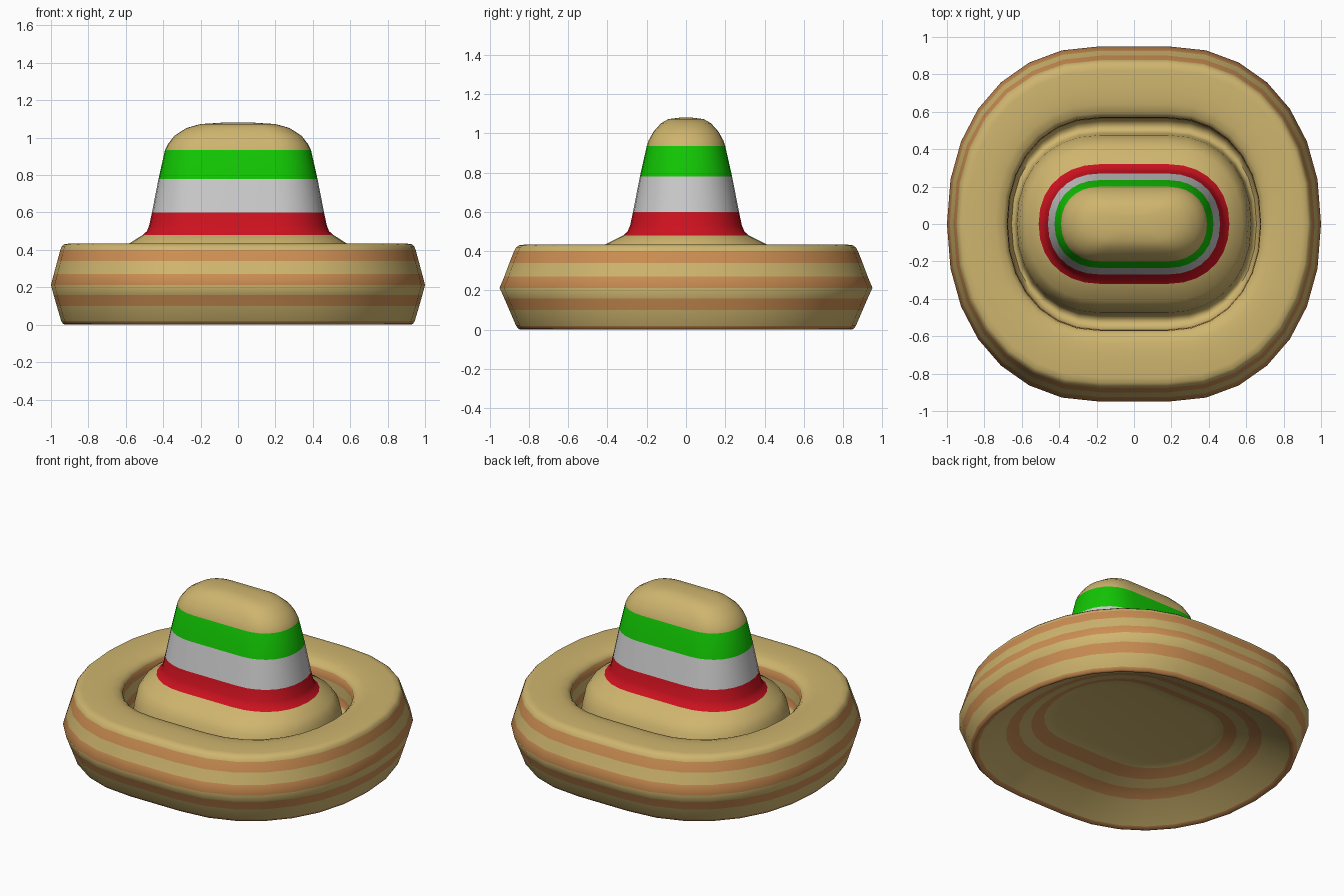
import bpy, bmesh
from math import sin, cos, pi, radians

if "Cube" in bpy.data.objects:
    bpy.data.objects.remove(bpy.data.objects["Cube"])


def material(name, rgb):
    m = bpy.data.materials.new(name)
    m.diffuse_color = (*rgb, 1)
    m.use_nodes = True
    m.node_tree.nodes["Principled BSDF"].inputs["Base Color"].default_value = m.diffuse_color
    return m


MATS = [material("straw", (0.62, 0.46, 0.155)),
        material("orange_stripe", (0.60, 0.27, 0.085)),
        material("green_band", (0.006, 0.57, 0.001)),
        material("white_band", (0.55, 0.55, 0.55)),
        material("red_band", (0.61, 0.006, 0.014))]
STRAW, ORANGE, GREEN, WHITE, RED = range(5)


def outline(rx, ry, z, arc=7):
    """Rounded oblong: short straight sides in x, full rounded ends."""
    d = min(0.18, rx * 0.5)
    quarter = []
    for i in range(arc + 1):
        t = pi / 2 * i / arc
        c, s = max(cos(t), 0) ** 0.92, sin(t) ** 0.92
        quarter.append((d + (rx - d) * c, ry * s))
    right = [(x, -y) for x, y in reversed(quarter[1:])] + quarter
    ring = right + [(0, ry)] + [(-x, y) for x, y in reversed(right)] + [(0, -ry)]
    return [(x, y, z) for x, y in ring]


def loft(name, profile, cap_start=False, cap_end=False):
    """Skin oblong rings (rx, ry, z, colour of the strip that follows)."""
    bm = bmesh.new()
    rings = [[bm.verts.new(p) for p in outline(*row[:3])] for row in profile]
    n = len(rings[0])
    for a, b, row in zip(rings, rings[1:], profile):
        for i in range(n):
            j = (i + 1) % n
            f = bm.faces.new((a[i], b[i], b[j], a[j]))
            f.material_index = row[3]
    if cap_start:
        bm.faces.new(rings[0])
    if cap_end:
        bm.faces.new(rings[-1][::-1])
    me = bpy.data.meshes.new(name)
    bm.to_mesh(me)
    bm.free()
    for m in MATS:
        me.materials.append(m)
    ob = bpy.data.objects.new(name, me)
    bpy.context.collection.objects.link(ob)
    bpy.ops.object.select_all(action='DESELECT')
    ob.select_set(True)
    bpy.context.view_layer.objects.active = ob
    bpy.ops.object.shade_smooth_by_angle(angle=radians(75))
    return ob


# Crown with its three coloured bands
loft("crown", [
    (0.09, 0.035, 1.08, STRAW), (0.20, 0.09, 1.073, STRAW),
    (0.275, 0.127, 1.052, STRAW), (0.34, 0.165, 1.01, STRAW),
    (0.375, 0.19, 0.965, STRAW), (0.39, 0.20, 0.935, GREEN),
    (0.425, 0.235, 0.78, WHITE), (0.46, 0.27, 0.60, RED),
    (0.475, 0.285, 0.53, RED), (0.487, 0.298, 0.50, RED),
    (0.51, 0.32, 0.48, STRAW)], cap_start=True)

# Brim: crown foot, trough, inner wall, flat top, striped outside, hollow underside
loft("brim", [
    (0.51, 0.32, 0.48, STRAW), (0.58, 0.41, 0.435, STRAW),
    (0.612, 0.453, 0.38, STRAW), (0.627, 0.475, 0.30, STRAW),
    (0.632, 0.485, 0.22, STRAW), (0.64, 0.50, 0.185, STRAW),
    (0.655, 0.532, 0.178, STRAW), (0.672, 0.562, 0.213, ORANGE),
    (0.674, 0.564, 0.27, STRAW),
    (0.675, 0.566, 0.34, ORANGE), (0.678, 0.57, 0.396, STRAW),
    (0.70, 0.593, 0.417, STRAW), (0.74, 0.64, 0.43, STRAW),
    (0.80, 0.70, 0.434, STRAW),
    (0.90, 0.82, 0.434, STRAW), (0.93, 0.85, 0.43, STRAW),
    (0.943, 0.866, 0.418, STRAW), (0.95, 0.876, 0.40, ORANGE),
    (0.966, 0.90, 0.34, STRAW), (0.985, 0.926, 0.27, ORANGE),
    (1.0, 0.95, 0.213, STRAW), (0.986, 0.926, 0.16, ORANGE),
    (0.969, 0.90, 0.10, STRAW), (0.945, 0.866, 0.02, ORANGE),
    (0.935, 0.853, 0.004, ORANGE), (0.92, 0.84, 0.0, ORANGE),
    (0.90, 0.82, 0.012, STRAW), (0.745, 0.655, 0.10, ORANGE),
    (0.675, 0.575, 0.13, STRAW), (0.61, 0.495, 0.15, ORANGE),
    (0.545, 0.41, 0.18, STRAW), (0.48, 0.34, 0.19, STRAW)], cap_end=True)

# One consistent outward direction for caps and strips
for ob in bpy.data.objects:
    bm = bmesh.new()
    bm.from_mesh(ob.data)
    bmesh.ops.recalc_face_normals(bm, faces=bm.faces)
    top = max(bm.faces, key=lambda f: f.calc_center_median().z)
    if top.normal.z < 0:
        bmesh.ops.reverse_faces(bm, faces=bm.faces)
    bm.to_mesh(ob.data)
    bm.free()
